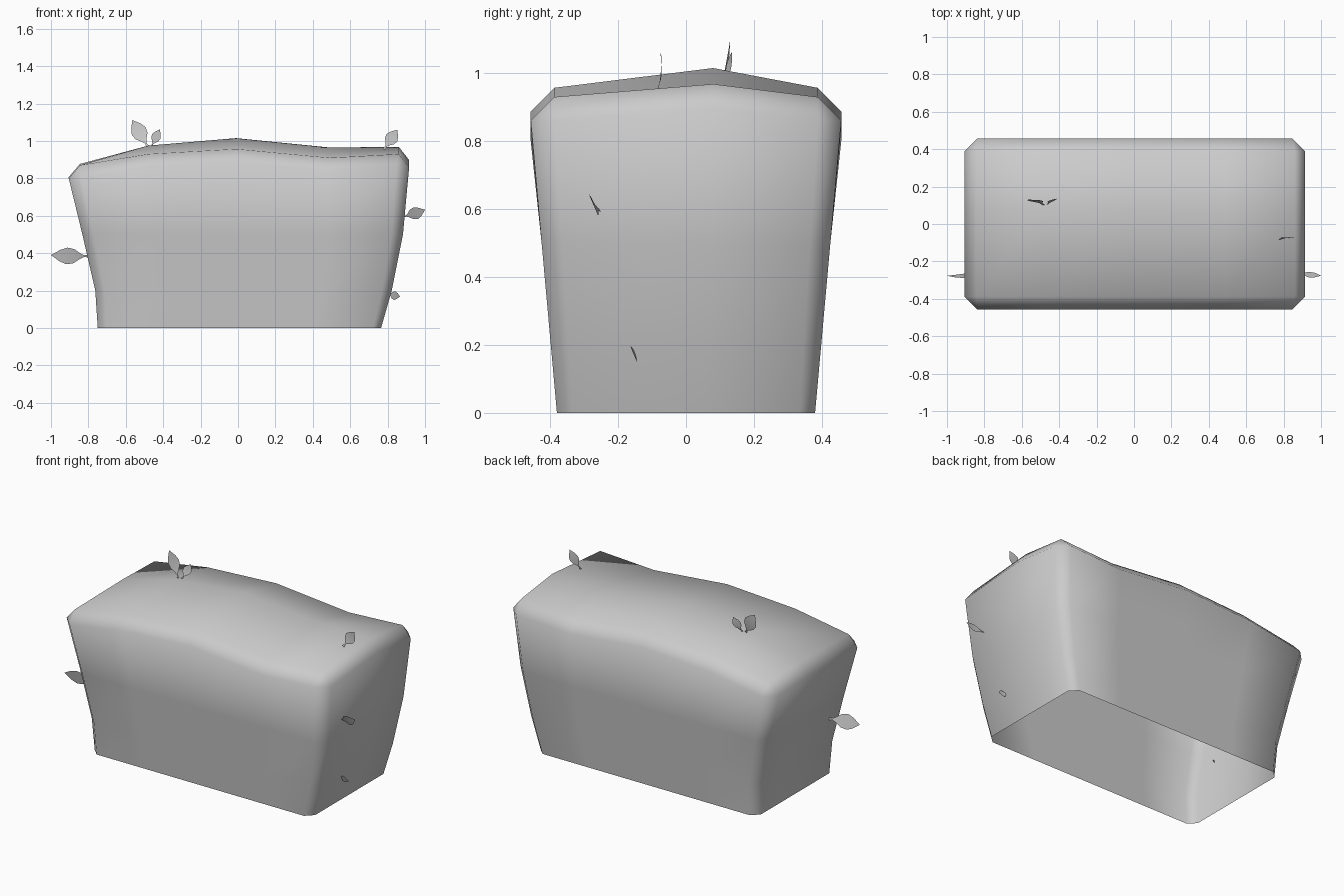
import bpy, bmesh
from mathutils import Vector

if "Cube" in bpy.data.objects:
    bpy.data.objects.remove(bpy.data.objects["Cube"])


def make_object(name, bm, smooth=True):
    mesh = bpy.data.meshes.new(name)
    bm.to_mesh(mesh)
    bm.free()
    for p in mesh.polygons:
        p.use_smooth = smooth
    ob = bpy.data.objects.new(name, mesh)
    bpy.context.collection.objects.link(ob)
    return ob


# Hedge body: chamfered rings rising from an open base to a wavy top
COLS = [-0.845, -0.48, -0.01, 0.49, 0.86]      # columns along the top
EDGE_Z = [0.87, 0.93, 0.957, 0.91, 0.93]       # height of top front/back edges
RIDGE_Z = [0.877, 0.975, 1.015, 0.965, 0.968]  # height of top ridge
ROWS = [-0.387, 0.08, 0.387]
# z, left x, right x, half depth, corner chamfer (z None = follows top edge)
LEVELS = [(0.0, -0.75, 0.765, 0.38, 0.045), (0.2, -0.763, 0.822, 0.398, 0.052),
          (0.5, -0.832, 0.882, 0.425, 0.06), (None, -0.905, 0.915, 0.457, 0.068)]
DROP = 0.07


def top_z(i, j):
    return RIDGE_Z[i] if j == 1 else EDGE_Z[i]


def ring_keys():
    front = [(i, 0, 'y') for i in range(5)]
    right = [(4, j, 'x') for j in range(3)]
    back = [(i, 2, 'y') for i in reversed(range(5))]
    left = [(0, j, 'x') for j in reversed(range(3))]
    return front + right + back + left


def ring_point(key, level):
    i, j, side = key
    z, xl, xr, hd, ch = level
    if z is None:
        z = top_z(i, j) - DROP
    f = (COLS[i] - COLS[0]) / (COLS[4] - COLS[0])
    x = xl + ch + f * (xr - xl - 2 * ch)
    y = ROWS[j] / 0.387 * (hd - ch)
    if side == 'y':
        y = -hd if j == 0 else hd
    else:
        x = xl if i == 0 else xr
    return Vector((x, y, z))


bm = bmesh.new()
keys = ring_keys()
rings = [[bm.verts.new(ring_point(k, lv)) for k in keys] for lv in LEVELS]
grid = {(i, j): bm.verts.new((COLS[i], ROWS[j], top_z(i, j)))
        for i in range(5) for j in range(3)}
n = len(keys)
for low, high in zip(rings, rings[1:]):
    for a in range(n):
        b = (a + 1) % n
        bm.faces.new((low[a], low[b], high[b], high[a]))
for a in range(n):
    b = (a + 1) % n
    ga, gb = grid[keys[a][:2]], grid[keys[b][:2]]
    face = [rings[-1][a], rings[-1][b], gb] + ([ga] if ga is not gb else [])
    bm.faces.new(face)
for i in range(4):
    for j in range(2):
        bm.faces.new((grid[i, j], grid[i + 1, j], grid[i + 1, j + 1], grid[i, j + 1]))
make_object("hedge_body", bm)

# Leaves: short stem widening into a curved pointed blade
OUTLINE = [(0.0, 0.10), (0.16, 0.05), (0.26, 0.16), (0.42, 0.42),
           (0.60, 0.50), (0.78, 0.34), (1.0, 0.0)]


def leaf(name, base, tip, side, width, bend):
    base, tip = Vector(base), Vector(tip)
    axis = tip - base
    side = Vector(side)
    side = (side - axis * side.dot(axis) / axis.length_squared).normalized()
    normal = axis.normalized().cross(side)
    bm = bmesh.new()
    rows = []
    for t, w in OUTLINE:
        c = base + axis * t + normal * bend * 4 * t * (1 - t)
        if w:
            rows.append([bm.verts.new(c - side * w * width),
                         bm.verts.new(c + side * w * width)])
        else:
            rows.append([bm.verts.new(c)])
    for p, q in zip(rows, rows[1:]):
        bm.faces.new([p[0], p[1]] + q[::-1])
    make_object(name, bm)


leaf("leaf_top_large", (-0.48, 0.10, 0.965), (-0.565, 0.13, 1.112), (1, 0, 0.5), 0.085, 0.008)
leaf("leaf_top_small", (-0.462, 0.105, 0.97), (-0.418, 0.135, 1.062), (1, 0.25, -0.4), 0.052, 0.005)
leaf("leaf_top_right", (0.78, -0.082, 0.955), (0.852, -0.075, 1.06), (1, 0, -0.6), 0.07, 0.006)
leaf("leaf_left", (-0.79, -0.25, 0.385), (-1.0, -0.277, 0.39), (0, -0.25, 1), 0.092, -0.012)
leaf("leaf_right_upper", (0.88, -0.25, 0.595), (1.0, -0.277, 0.632), (0, -0.42, 0.9), 0.072, 0.008)
leaf("leaf_right_lower", (0.80, -0.148, 0.185), (0.866, -0.15, 0.167), (0, -0.35, 0.9), 0.05, 0.005)
